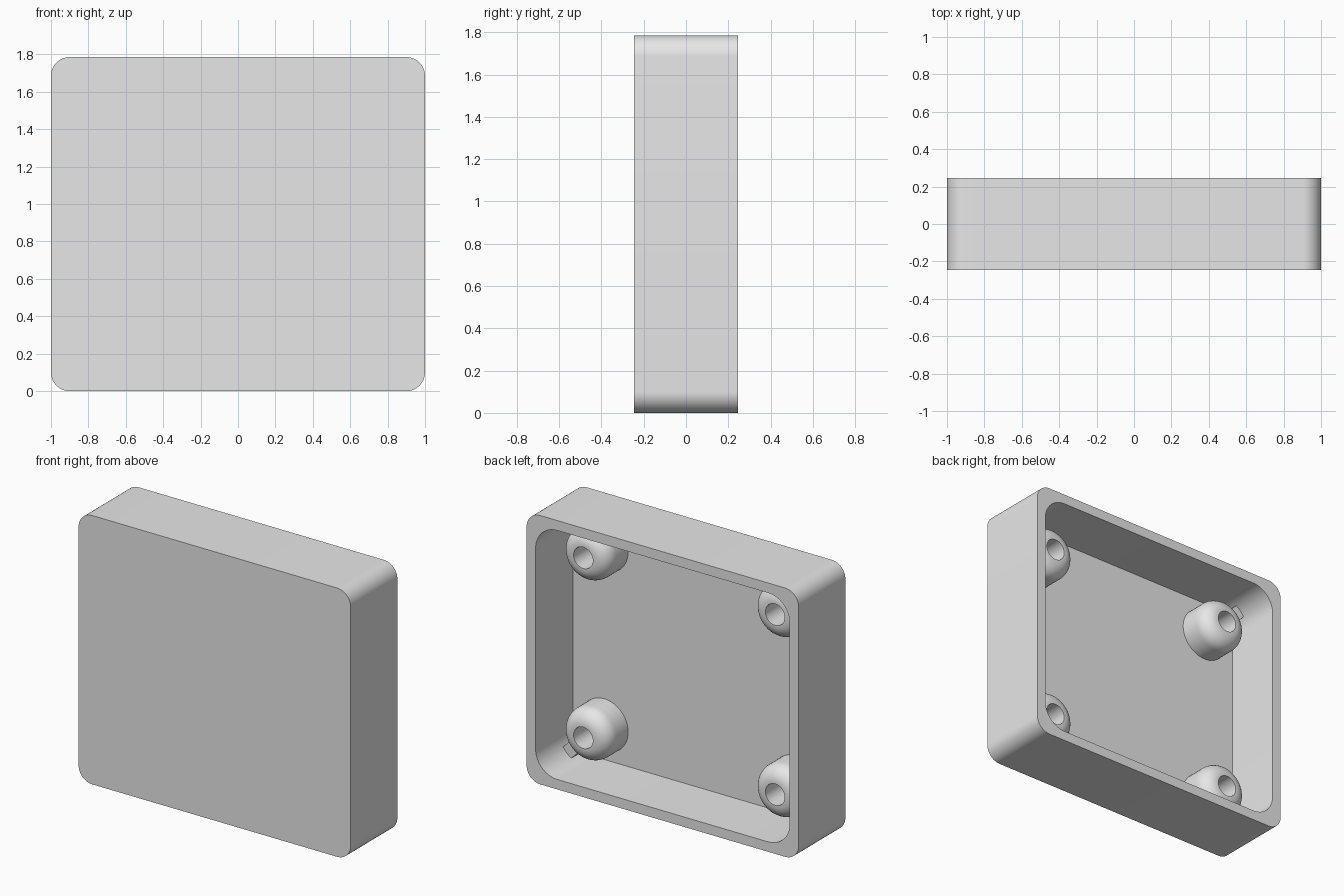
import bpy, bmesh
from math import sin, cos, pi, radians
from mathutils import Matrix, Vector

cube = bpy.data.objects.get("Cube")
if cube:
    bpy.data.objects.remove(cube, do_unlink=True)

WIDTH, HEIGHT = 2.0, 1.786
FRONT, BACK, FLOOR = -0.245, 0.245, -0.15
WALL, OUTER_R, INNER_R = 0.066, 0.1, 0.16
MID_Z = HEIGHT / 2
INSET = 0.295                      # post centre to outer wall
POST_R, ROUND_R, HOLE_R, POST_TOP = 0.175, 0.1, 0.071, 0.072

grey = bpy.data.materials.new("light grey plastic")
grey.use_nodes = True
grey.diffuse_color = (0.8, 0.8, 0.8, 1)
grey.node_tree.nodes["Principled BSDF"].inputs["Base Color"].default_value = (0.8, 0.8, 0.8, 1)


def finish(name, bm):
    """Turn a bmesh into a smooth-shaded object with sharp edges kept."""
    bmesh.ops.recalc_face_normals(bm, faces=bm.faces)
    mesh = bpy.data.meshes.new(name)
    bm.to_mesh(mesh)
    bm.free()
    mesh.materials.append(grey)
    obj = bpy.data.objects.new(name, mesh)
    bpy.context.collection.objects.link(obj)
    bpy.ops.object.select_all(action="DESELECT")
    obj.select_set(True)
    bpy.context.view_layer.objects.active = obj
    bpy.ops.object.shade_smooth_by_angle(angle=radians(30))
    return obj


def bridge(bm, a, b):
    n = len(a)
    for i in range(n):
        j = (i + 1) % n
        bm.faces.new((a[i], a[j], b[j], b[i]))


def rounded_ring(bm, inset, radius, y, steps=14):
    """Ring of vertices round a rounded rectangle at depth y."""
    cx, cz = WIDTH / 2 - inset - radius, HEIGHT / 2 - inset - radius
    ring = []
    for quarter, (sx, sz) in enumerate(((1, 1), (-1, 1), (-1, -1), (1, -1))):
        for k in range(steps + 1):
            a = (quarter + k / steps) * pi / 2
            ring.append(bm.verts.new((sx * cx + radius * cos(a), y,
                                      MID_Z + sz * cz + radius * sin(a))))
    return ring


# Tray: front panel, side walls, rim and recessed floor
bm = bmesh.new()
rings = [rounded_ring(bm, 0, OUTER_R, FRONT), rounded_ring(bm, 0, OUTER_R, BACK),
         rounded_ring(bm, WALL, INNER_R, BACK), rounded_ring(bm, WALL, INNER_R, FLOOR)]
for a, b in zip(rings, rings[1:]):
    bridge(bm, a, b)
bm.faces.new(rings[0])
bm.faces.new(rings[-1])
finish("tray", bm)


def make_post(name, x, z, sides=48):
    """Round-topped screw post with a blind hole, turned about the depth axis."""
    profile = [(POST_R, FLOOR - 0.01)]
    for k in range(11):
        a = k / 10 * pi / 2
        profile.append((POST_R - ROUND_R + ROUND_R * cos(a),
                        POST_TOP - ROUND_R + ROUND_R * sin(a)))
    profile += [(HOLE_R, POST_TOP), (HOLE_R, FLOOR + 0.005)]
    bm = bmesh.new()
    loops = [[bm.verts.new((x + r * cos(2 * pi * i / sides), y, z + r * sin(2 * pi * i / sides)))
              for i in range(sides)] for r, y in profile]
    for a, b in zip(loops, loops[1:]):
        bridge(bm, a, b)
    bm.faces.new(loops[0])
    bm.faces.new(loops[-1])
    finish(name, bm)


def make_rib(name, x, z, sx, sz):
    """Low diagonal rib tying a post to its corner."""
    start, end, top = 0.13, 0.275, -0.015
    mid = (start + end) / 2
    d = Vector((sx, 0, sz)).normalized()
    turn = Matrix((d, (0, 1, 0), d.cross(Vector((0, 1, 0))))).transposed().to_4x4()
    place = Matrix.Translation(Vector((x, (top + FLOOR) / 2, z)) + d * mid)
    bm = bmesh.new()
    bmesh.ops.create_cube(bm, size=1, matrix=place @ turn @ Matrix.Diagonal(
        (end - start, top - FLOOR, 0.085, 1)))
    finish(name, bm)


# Four corner posts and their ribs
for sx, side in ((1, "left"), (-1, "right")):
    for sz, level in ((1, "upper"), (-1, "lower")):
        x, z = sx * (WIDTH / 2 - INSET), MID_Z + sz * (HEIGHT / 2 - INSET)
        make_post(f"{level}_{side}_screw_post", x, z)
        make_rib(f"{level}_{side}_corner_rib", x, z, sx, sz)
